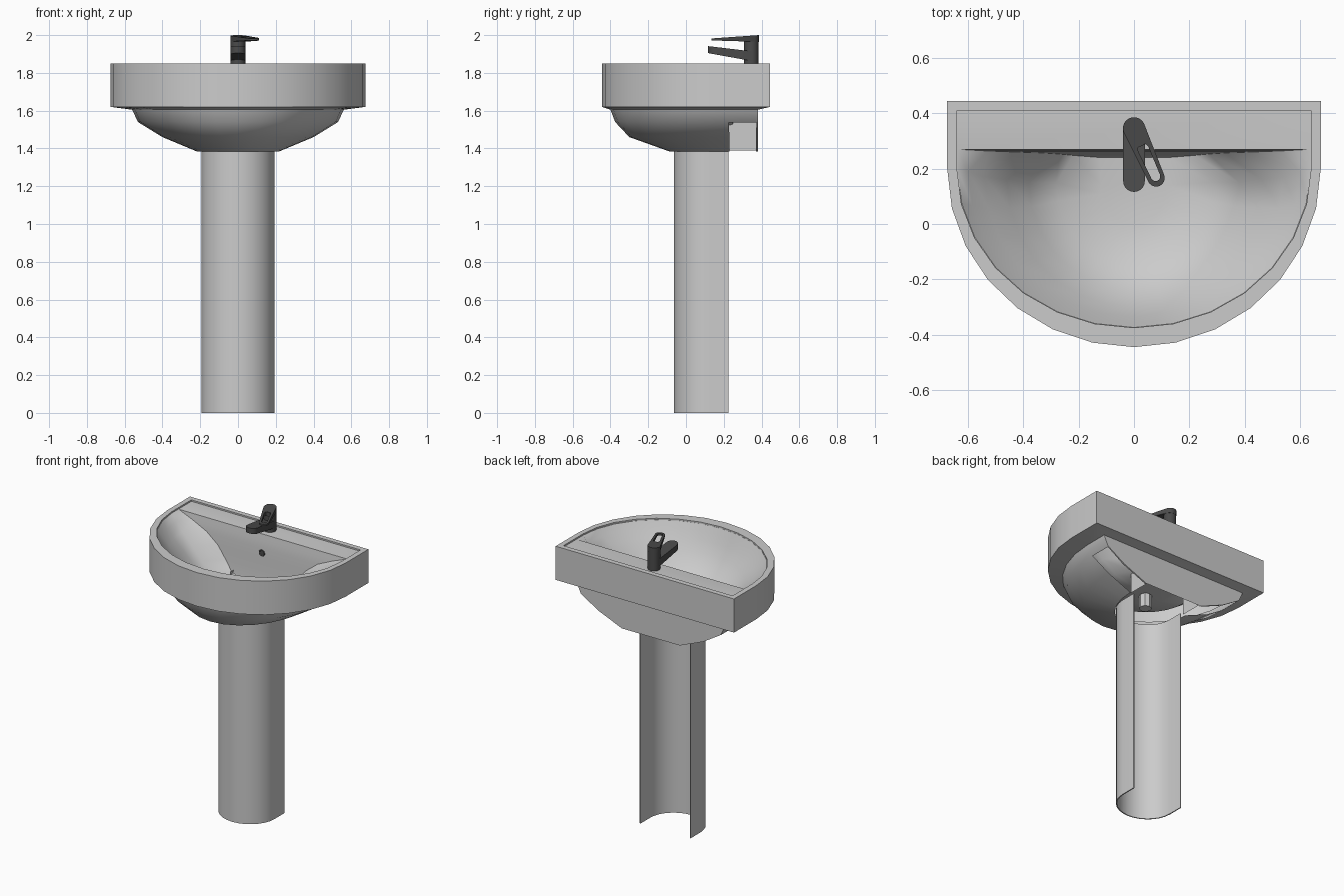
import bpy, bmesh
from math import sin, cos, pi
from mathutils import Vector

if "Cube" in bpy.data.objects:
    bpy.data.objects.remove(bpy.data.objects["Cube"])

dark = bpy.data.materials.new("dark_metal")
dark.diffuse_color = (0.07, 0.07, 0.07, 1)
dark.use_nodes = True
dark.node_tree.nodes["Principled BSDF"].inputs["Base Color"].default_value = dark.diffuse_color


def finish(bm, name, mat=None, angle=40):
    bmesh.ops.recalc_face_normals(bm, faces=bm.faces)
    me = bpy.data.meshes.new(name)
    bm.to_mesh(me)
    bm.free()
    ob = bpy.data.objects.new(name, me)
    bpy.context.collection.objects.link(ob)
    if mat:
        me.materials.append(mat)
    bpy.ops.object.select_all(action='DESELECT')
    ob.select_set(True)
    bpy.context.view_layer.objects.active = ob
    bpy.ops.object.shade_smooth_by_angle(angle=angle * pi / 180)
    return ob


def d_loop(w, front, back, z, y0=0.2, back_w=None, n=14):
    """D-shaped outline: straight back, elliptical front."""
    bw = back_w or w
    arc = [(-w * cos(pi * i / n), y0 - (y0 - front) * sin(pi * i / n), z) for i in range(n + 1)]
    return [(-bw, back, z)] + arc + [(bw, back, z)]


def loft(bm, loops):
    """Join matching closed loops with quads; returns rings and bands of faces."""
    rings = [[bm.verts.new(p) for p in l] for l in loops]
    n = len(rings[0])
    bands = [[bm.faces.new((a[i], a[(i + 1) % n], b[(i + 1) % n], b[i])) for i in range(n)]
             for a, b in zip(rings, rings[1:])]
    return rings, bands


# Basin: underside shell, deep rim, recessed tap ledge and bowl in one loft
bm = bmesh.new()
under = [(.22, -.09, .38, 1.385), (.40, -.30, .38, 1.46), (.53, -.375, .38, 1.54), (.56, -.40, .38, 1.605)]
rest = [(.675, -.445, .445, 1.62), (.675, -.445, .445, 1.85),
        (.64, -.375, .41, 1.85), (.64, -.375, .41, 1.84), (.638, -.374, .27, 1.84)]
# bowl narrows towards the back wall as it gets deeper
bowl = [(.60, -.357, .264, 1.80, .19, .53), (.54, -.335, .26, 1.75, .17, .42), (.46, -.30, .257, 1.68, .16, .33),
        (.38, -.24, .253, 1.60, .15, .27), (.28, -.15, .248, 1.53, .15, .22), (.12, .0, .24, 1.50, .14, .12)]
rings, bands = loft(bm, [d_loop(*r, y0=.22) for r in under] + [d_loop(*r) for r in rest + bowl])
bm.faces.new(rings[-1])
bmesh.ops.recalc_face_normals(bm, faces=bm.faces)
# framed openings at the rear of both sloping sides
for k in (0, 15):
    hole = [bands[0][k], bands[1][k]]
    bmesh.ops.inset_region(bm, faces=hole, thickness=.01, depth=0)
    bmesh.ops.delete(bm, geom=hole, context='FACES')
# upright web behind each opening
for s in (-1, 1):
    bm.faces.new([bm.verts.new((s * .21, y, z)) for y, z in ((.22, 1.39), (.379, 1.39), (.379, 1.545), (.22, 1.545))])
finish(bm, "basin", angle=45)

# Pedestal: thin half tube, open at the back
bm = bmesh.new()


def u_profile(z, t=.007):
    outer = d_loop(.193, -.064, .225, z, y0=.12)
    inner = d_loop(.193 - t, -.064 + t, .225, z, y0=.12)
    return outer + inner[::-1]


rings, _ = loft(bm, [u_profile(0), u_profile(1.39)])
for r in rings:
    h = len(r) // 2
    for i in range(h - 1):
        bm.faces.new((r[i], r[i + 1], r[-2 - i], r[-1 - i]))
finish(bm, "pedestal", angle=30)


def cylinder(name, r, depth, loc, seg=16, mat=None, rot_x=0):
    bpy.ops.mesh.primitive_cylinder_add(vertices=seg, radius=r, depth=depth, location=loc, rotation=(rot_x, 0, 0))
    ob = bpy.context.object
    ob.name = name
    if mat:
        ob.data.materials.append(mat)
    bpy.ops.object.shade_smooth_by_angle(angle=40 * pi / 180)
    return ob


# Waste pipe below the bowl
cylinder("waste_pipe", .04, .09, (0, .11, 1.45), seg=8)


def capsule(p, q, r0, r1, n=10):
    """Rounded outline around the segment p-q."""
    p, q = Vector(p), Vector(q)
    d = (q - p).normalized()
    s = Vector((-d.y, d.x))
    arc = lambda c, r, k: [c + r * (s * cos(pi * i / n) + k * d * sin(pi * i / n)) for i in range(n + 1)]
    return arc(q, r1, 1) + [2 * p - v for v in arc(p, r0, 1)]


def slab(name, outline, z_low, z_high, hole=None):
    """Plan outline extruded between two sloping heights, optional slot."""
    bm = bmesh.new()
    at = lambda o, f: [(v.x, v.y, f(v.y)) for v in o]
    loops = [at(outline, z_low), at(outline, z_high)]
    if hole:
        loops += [at(hole, z_high), at(hole, z_low), at(outline, z_low)]
    rings, _ = loft(bm, loops)
    if hole:
        bmesh.ops.remove_doubles(bm, verts=bm.verts, dist=1e-5)
    else:
        for r in rings:
            bm.faces.new(r)
    return finish(bm, name, dark)


# Tap: body, rising spout, slotted lever handle turned to one side
cylinder("tap_body", .039, .15, (0, .346, 1.905), seg=20, mat=dark)
slab("tap_spout", capsule((0, .346), (0, .155), .039, .039),
     lambda y: 1.905 - .18 * (y - .115), lambda y: 1.942 - .12 * (y - .115))
slab("tap_handle", capsule((0, .346), (.08, .166), .04, .031),
     lambda y: 1.972 - .03 * (y - .13), lambda y: 1.982 + .07 * (y - .13),
     hole=capsule((.034, .27), (.078, .172), .02, .017))
slab("tap_handle_cap", capsule((0, .346), (.014, .314), .039, .035),
     lambda y: 1.965, lambda y: 1.981 + .07 * (y - .13))

# Overflow: ring and dark plug on the back wall of the bowl
bpy.ops.mesh.primitive_torus_add(major_radius=.018, minor_radius=.005, major_segments=16, minor_segments=6,
                                 location=(0, .258, 1.715), rotation=(pi / 2, 0, 0))
bpy.context.object.name = "overflow_ring"
bpy.context.object.data.materials.append(dark)
cylinder("overflow_hole", .016, .01, (0, .26, 1.715), mat=dark, rot_x=pi / 2)
